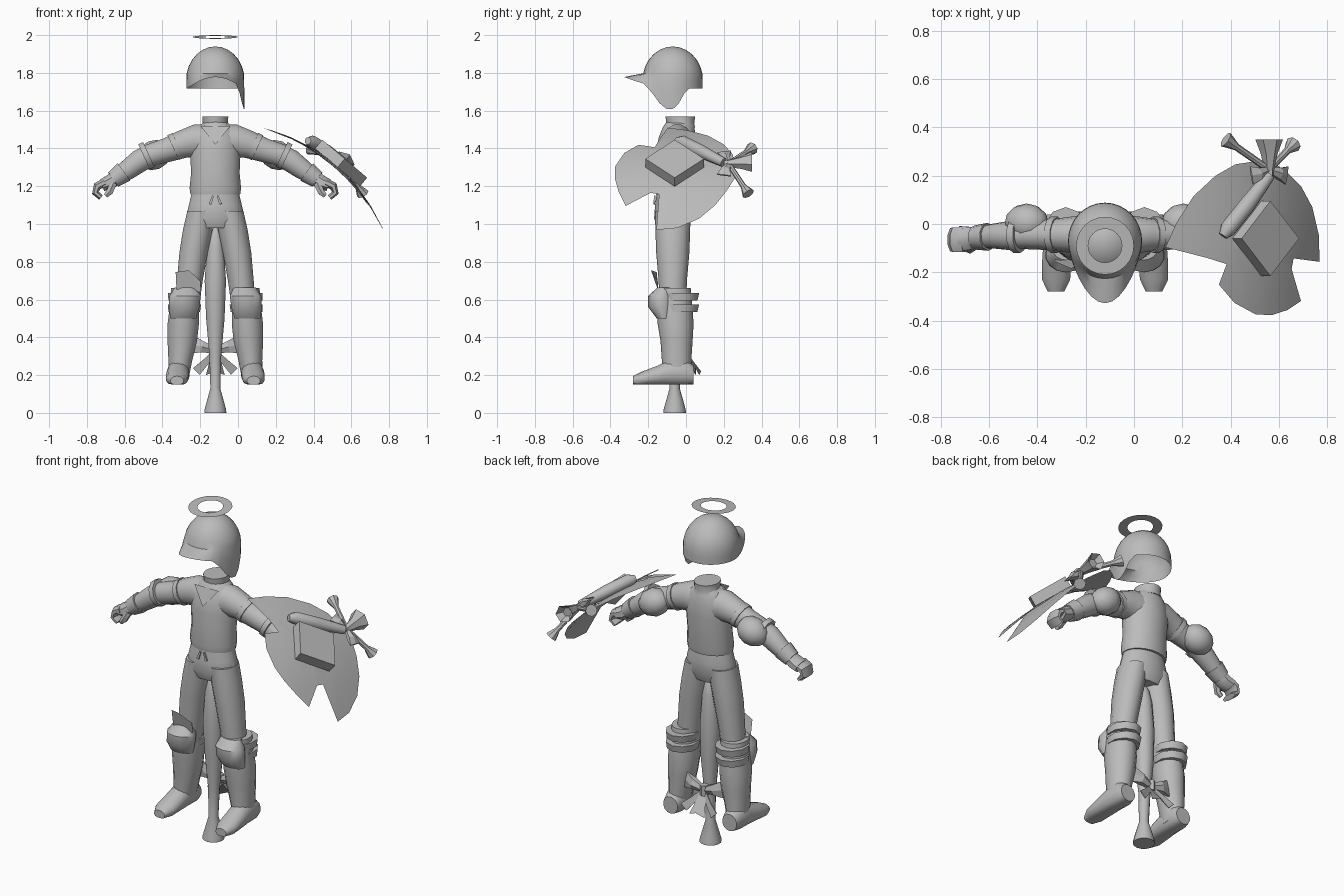
import bpy, bmesh, math
from mathutils import Vector, Matrix

if "Cube" in bpy.data.objects:
    bpy.data.objects.remove(bpy.data.objects["Cube"])

CX = -0.12                     # centre line of the figure
X, Y, Z = Vector((1, 0, 0)), Vector((0, 1, 0)), Vector((0, 0, 1))

grey = bpy.data.materials.new("plain_grey")
grey.use_nodes = True
grey.diffuse_color = (0.5, 0.5, 0.5, 1)
grey.node_tree.nodes["Principled BSDF"].inputs["Base Color"].default_value = (0.5, 0.5, 0.5, 1)


def finish(name, bm, angle=40, matrix=None, recalc=True):
    if matrix:
        bm.transform(matrix)
    if recalc:
        bmesh.ops.recalc_face_normals(bm, faces=bm.faces)
    mesh = bpy.data.meshes.new(name)
    bm.to_mesh(mesh)
    bm.free()
    mesh.materials.append(grey)
    obj = bpy.data.objects.new(name, mesh)
    bpy.context.collection.objects.link(obj)
    bpy.ops.object.select_all(action='DESELECT')
    obj.select_set(True)
    bpy.context.view_layer.objects.active = obj
    bpy.ops.object.shade_smooth_by_angle(angle=math.radians(angle))
    return obj


def tube(name, pts, n=12, ref=Y, side=1, matrix=None, axis=None, floor=None, caps=True, angle=40):
    """Loft of ellipses (x, y, z, across, along ref); side=-1 flips x."""
    bm = bmesh.new()
    cs = [Vector((p[0] * side, p[1], p[2])) for p in pts]
    rings = []
    for i, p in enumerate(pts):
        t = axis or (cs[min(i + 1, len(cs) - 1)] - cs[max(i - 1, 0)])
        a = t.cross(ref).normalized()
        b = a.cross(t).normalized()
        ring = []
        for k in range(n):
            w = 2 * math.pi * (k + 0.5) / n
            v = cs[i] + a * p[3] * math.cos(w) + b * p[4] * math.sin(w)
            if floor is not None:
                v.z = max(v.z, floor)
            ring.append(bm.verts.new(v))
        rings.append(ring)
    for r, s in zip(rings, rings[1:]):
        for k in range(n):
            bm.faces.new((r[k], r[(k + 1) % n], s[(k + 1) % n], s[k]))
    if caps:
        bm.faces.new(rings[0])
        bm.faces.new(rings[-1])
    return finish(name, bm, angle, matrix)


def plate(name, pts, matrix=None):
    bm = bmesh.new()
    bm.faces.new([bm.verts.new(p) for p in pts])
    return finish(name, bm, matrix=matrix, recalc=False)


BODY = Matrix.Translation((CX, 0, 0))

# halo
bm = bmesh.new()
rings = [[bm.verts.new((r * math.cos(math.tau * k / 24), r * math.sin(math.tau * k / 24), 0))
          for k in range(24)] for r in (0.07, 0.12)]
for k in range(24):
    j = (k + 1) % 24
    bm.faces.new((rings[0][k], rings[1][k], rings[1][j], rings[0][j]))
finish("halo", bm, matrix=Matrix.Translation((CX, -0.09, 1.99)) @ Matrix.Rotation(0.08, 4, 'X'), recalc=False)

# helmet: open shell with a peak in front and one ear flap
bm = bmesh.new()
N = 32
top = bm.verts.new((CX, -0.07, 1.94))
rows = []
for step in range(1, 9):
    row = []
    for k in range(N):
        th = math.tau * k / N
        c, s = math.cos(th), math.sin(th)
        peak = max(0, -s) ** 2.5
        phi = math.radians(min(step, 6) * 13)
        rad, z = math.sin(phi), 1.76 + 0.18 * math.cos(phi)
        if step > 6:
            f = (step - 6) / 2
            low = 1.718 + 0.06 * peak
            if c > 0 and -0.7 < s < 0.45:
                low -= 0.11 * min(1, 1.5 * (1 - abs((s + 0.1) / 0.58)))
            z += (low - z) * f
            rad = 0.99
        else:
            f = 0
        row.append(bm.verts.new((CX + 0.155 * rad * c, -0.07 + 0.16 * rad * s - 0.1 * peak * f, z)))
    rows.append(row)
for k in range(N):
    bm.faces.new((top, rows[0][k], rows[0][(k + 1) % N]))
    for r, s in zip(rows, rows[1:]):
        bm.faces.new((r[k], s[k], s[(k + 1) % N], r[(k + 1) % N]))
finish("helmet", bm, recalc=False)

# torso, collar and neckline
tube("shirt", [(0, -.06, 1.155, .133, .1), (0, -.06, 1.19, .138, .105), (0, -.055, 1.27, .13, .105),
               (0, -.05, 1.38, .135, .11), (0, -.045, 1.46, .13, .1), (0, -.04, 1.51, .1, .085),
               (0, -.035, 1.54, .06, .07)], 20, matrix=BODY, axis=Z)
tube("collar", [(0, -.035, 1.51, .085, .085), (0, -.03, 1.53, .068, .075), (0, -.03, 1.57, .07, .08)],
     16, matrix=BODY, axis=Z)
plate("neckline", [(-.08, -.125, 1.52), (0, -.163, 1.42), (.08, -.125, 1.52)], BODY)

# trousers seat and drawstring
tube("trouser_seat", [(0, -.065, 1.17, .125, .09), (0, -.065, 1.1, .142, .1), (0, -.07, 1.03, .158, .1),
                      (0, -.07, .98, .13, .08)], 20, matrix=BODY, axis=Z)
for s in (-1, 1):
    tube("drawstring", [(.012, -.165, 1.15, .006, .006), (.028, -.168, 1.105, .01, .006)], 4,
         side=s, matrix=BODY)

# limbs, once for each side
for s, word in ((1, "left"), (-1, "right")):
    def limb(name, pts, n=14, **kw):
        return tube(word + "_" + name, pts, n, side=s, matrix=BODY, **kw)

    limb("trouser_leg", [(.075, -.07, 1.07, .075, .095), (.093, -.07, .97, .08, .092), (.115, -.07, .85, .077, .088),
                         (.135, -.07, .7, .07, .075), (.15, -.07, .56, .065, .07)], axis=Z)
    limb("boot_shaft", [(.162, -.06, .66, .074, .085), (.165, -.06, .55, .08, .095), (.17, -.055, .47, .085, .095),
                        (.175, -.05, .38, .08, .085), (.185, -.05, .28, .065, .078), (.195, -.045, .18, .055, .075)],
         axis=Z)
    limb("knee_guard", [(.155, -.11, .665, .06, .04), (.16, -.13, .62, .085, .07), (.165, -.13, .56, .083, .07),
                        (.17, -.115, .5, .07, .04)], axis=Z)
    for z in (.615, .555):
        limb("boot_strap", [(.165, -.035, z - .02, .088, .095), (.163, -.035, z + .02, .092, .105)], 10, axis=Z)
    limb("boot_foot", [(.195, .04, .2, .048, .05), (.195, .0, .21, .06, .075), (.197, -.08, .21, .06, .075),
                       (.2, -.15, .195, .062, .055), (.203, -.23, .18, .06, .04), (.203, -.28, .17, .035, .025)],
         ref=Z, axis=-Y, floor=.15)

    limb("sleeve", [(.04, -.045, 1.43, .1, .085), (.11, -.045, 1.44, .088, .08), (.18, -.045, 1.42, .075, .07),
                    (.26, -.045, 1.39, .065, .062), (.36, -.045, 1.36, .06, .058)])
    limb("forearm", [(.34, -.045, 1.365, .06, .058), (.4, -.048, 1.335, .062, .06), (.46, -.05, 1.29, .055, .052),
                     (.53, -.055, 1.24, .042, .045)])
    limb("glove_cuff", [(.485, -.053, 1.275, .06, .058), (.54, -.056, 1.235, .048, .05)], 10)
    for x, z, r in ((.21, 1.41, .076), (.365, 1.362, .076)):
        limb("elbow_band", [(x - .013, -.045, z + .006, r, r), (x + .013, -.045, z - .006, r, r)], 10)
    limb("elbow_guard", [(.325 + .085 * math.sin(t), .005, 1.365 - .035 * math.sin(t),
                          .08 * math.cos(t), .08 * math.cos(t)) for t in (-1.45, -1, -.5, 0, .5, 1, 1.45)])
    limb("palm", [(.52, -.055, 1.25, .04, .042), (.56, -.06, 1.22, .042, .052), (.6, -.06, 1.205, .035, .055)], 8)
    limb("curled_fingers", [(.585, -.065, 1.22, .025, .055), (.625, -.065, 1.2, .024, .055),
                            (.635, -.065, 1.165, .02, .052), (.605, -.065, 1.14, .016, .05)], 8)
    limb("thumb", [(.54, -.09, 1.215, .022, .02), (.56, -.105, 1.17, .02, .018), (.58, -.1, 1.15, .014, .014)], 6)

plate("knee_flap", [(-.075, -.145, .64), (-.205, -.145, .64), (-.21, -.155, .745), (-.14, -.185, .755),
                    (-.08, -.15, .7)], BODY)

# horn-ended club hanging between the legs
tube("club", [(0, -.06, .0, .06, .06), (0, -.06, .02, .058, .058), (0, -.06, .13, .027, .027),
              (0, -.055, .3, .032, .032), (0, -.055, .5, .05, .05), (0, -.06, .7, .058, .058),
              (0, -.06, .88, .045, .045), (0, -.06, .95, .03, .03), (0, -.06, .98, .01, .01)],
     14, matrix=BODY, axis=Z)


def bow(name, matrix, tails):
    for s in (-1, 1):
        tube(name + "_loop", [(0, 0, 0, .018, .014), (.07, 0, .02, .035, .03), (.12, 0, .03, .055, .006)],
             6, side=s, matrix=matrix, angle=20)
        if tails:
            tube(name + "_tail", [(0, 0, 0, .012, .004), (.05, .03, -.06, .025, .004), (.1, .05, -.11, .035, .004)],
                 4, side=s, matrix=matrix, angle=20)
    tube(name + "_knot", [(0, 0, -.03, .022, .025), (0, 0, .03, .022, .025)], 6, matrix=matrix, angle=20)


bow("club_bow", Matrix.Translation((CX, .0, .33)), True)
plate("club_bow_streamer", [(-.02, .01, .31), (.02, .01, .31), (.05, .07, .2), (0, .08, .22), (-.05, .07, .2)], BODY)

# curved shield of three swirling petals; T runs down its length, NRM faces out
T, NRM = Vector((.764, 0, -.645)), Vector((.645, 0, .764))
CENTRE = Vector((.45, -.06, 1.24))
OUTLINE = ((0, .32), (17, .33), (33, .33), (52, .35), (70, .38), (88, .41), (103, .43), (111, .23), (122, .24),
           (133, .38), (148, .35), (164, .33), (180, .315), (203, .29), (225, .27), (236, .19), (252, .26),
           (265, .42), (280, .38), (300, .35), (322, .33), (341, .325))
bm = bmesh.new()


def on_shield(u, v):
    return CENTRE + Y * u + T * v + NRM * (.1 - .57 * v * v - .15 * u * u)


mid = bm.verts.new(on_shield(0, 0))
rings = [[bm.verts.new(on_shield(f * r * math.cos(math.radians(a)), f * r * math.sin(math.radians(a))))
          for a, r in OUTLINE] for f in (.35, .7, 1)]
for k in range(len(OUTLINE)):
    j = (k + 1) % len(OUTLINE)
    bm.faces.new((mid, rings[0][j], rings[0][k]))
    for r, s in zip(rings, rings[1:]):
        bm.faces.new((r[k], r[j], s[j], s[k]))
bmesh.ops.recalc_face_normals(bm, faces=bm.faces)
if mid.link_faces[0].normal.dot(NRM) < 0:
    bmesh.ops.reverse_faces(bm, faces=bm.faces)
finish("shield_petals", bm, recalc=False)

# square block on the shield
frame = Matrix((T, NRM, -Y)).transposed().to_4x4()
base = Matrix.Translation(CENTRE + NRM * .125 + T * .02) @ frame
bm = bmesh.new()
bmesh.ops.create_cube(bm, size=1, matrix=base @ Matrix.Rotation(math.radians(45), 4, 'Y')
                      @ Matrix.Diagonal((.22, .06, .22, 1)))
finish("shield_block", bm)

# small club across the shield, ending in a bow, a flower and two horns
tube("shield_club", [(.37, -.05, 1.44, .02, .02), (.39, -.02, 1.435, .035, .035), (.47, .08, 1.385, .035, .035),
                     (.56, .2, 1.325, .025, .025)], 10, ref=NRM)
KNOT = Vector((.56, .225, 1.32))
bow("shield_bow", Matrix.Translation(KNOT) @ frame @ Matrix.Scale(.8, 4), False)
tube("flower", [(.56, .22, 1.32, .02, .02), (.56, .29, 1.325, .035, .035), (.56, .35, 1.33, .062, .05),
                (.56, .32, 1.33, .03, .025)], 6, ref=NRM, axis=Y, angle=20)
for tip in ((.38, .35, 1.4), (.66, .33, 1.16)):
    way = Vector(tip) - KNOT
    tube("small_horn", [(*(KNOT + way * f), r, r) for f, r in ((0, .014), (.75, .015), (.92, .028), (1, .034))],
         8, ref=NRM)
